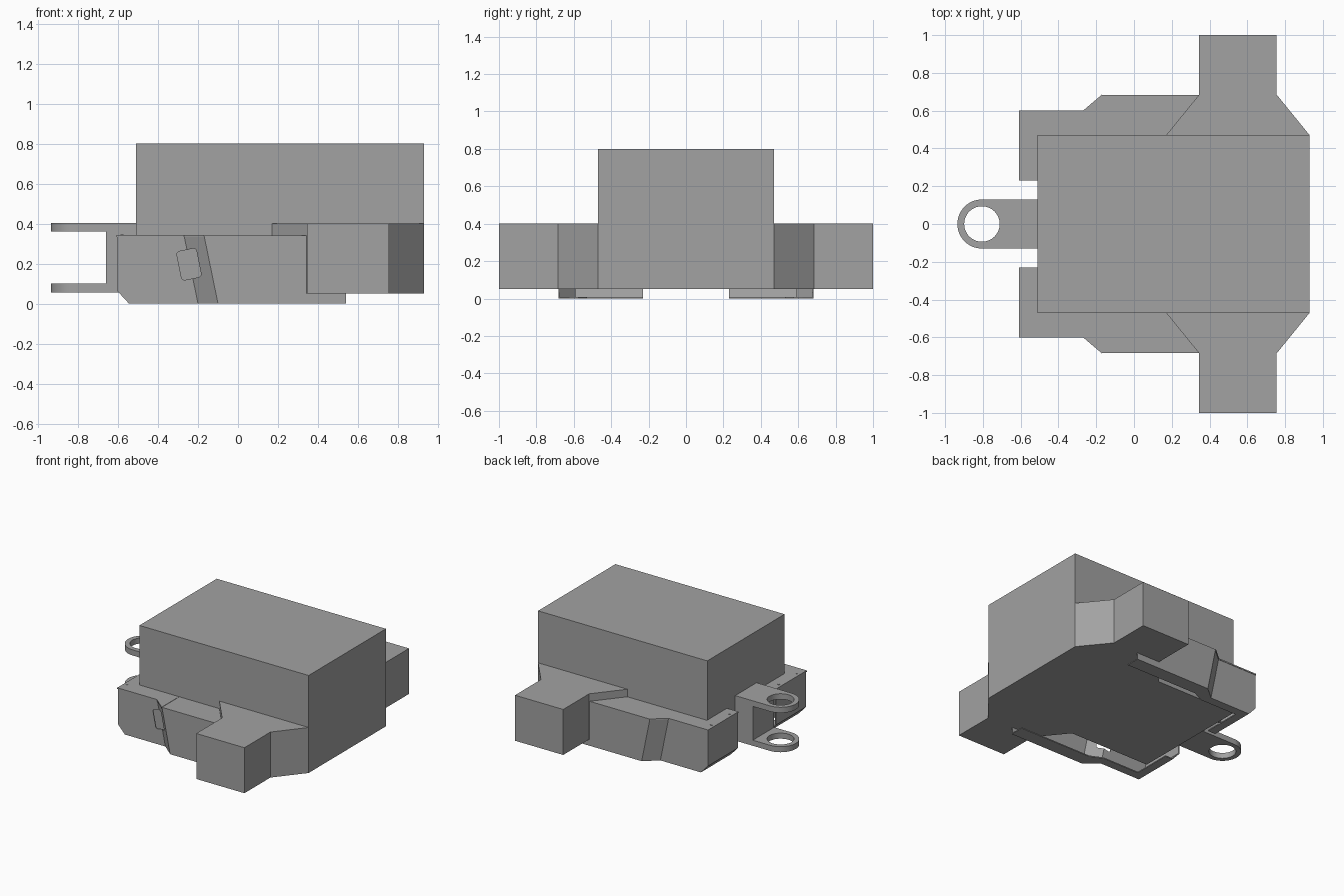
import bpy, bmesh
from math import sin, cos, pi

if "Cube" in bpy.data.objects:
    bpy.data.objects.remove(bpy.data.objects["Cube"])

# dark grey paint
paint = bpy.data.materials.new("dark_grey")
paint.diffuse_color = (0.36, 0.36, 0.36, 1)
paint.use_nodes = True
paint.node_tree.nodes["Principled BSDF"].inputs["Base Color"].default_value = paint.diffuse_color


def make_object(name, bm):
    mesh = bpy.data.meshes.new(name)
    bm.to_mesh(mesh)
    bm.free()
    mesh.materials.append(paint)
    ob = bpy.data.objects.new(name, mesh)
    bpy.context.collection.objects.link(ob)
    return ob


def prism(name, pts, d0, d1, plane="xy"):
    """Extrude a 2D outline: along z ("xy") or along y ("xz")."""
    to3d = (lambda p, d: (p[0], p[1], d)) if plane == "xy" else (lambda p, d: (p[0], d, p[1]))
    bm = bmesh.new()
    a = [bm.verts.new(to3d(p, d0)) for p in pts]
    b = [bm.verts.new(to3d(p, d1)) for p in pts]
    bm.faces.new(a)
    bm.faces.new(b)
    n = len(pts)
    for i in range(n):
        j = (i + 1) % n
        bm.faces.new((a[i], a[j], b[j], b[i]))
    bmesh.ops.recalc_face_normals(bm, faces=bm.faces[:])
    return make_object(name, bm)


def rect(x0, x1, y0, y1):
    return [(x0, y0), (x1, y0), (x1, y1), (x0, y1)]


def arc(cx, cy, r, n, a0=0.0, a1=2 * pi, closed=True):
    m = n if closed else n - 1
    return [(cx + r * cos(a0 + (a1 - a0) * i / m), cy + r * sin(a0 + (a1 - a0) * i / m))
            for i in range(n)]


def apply_modifier(ob, mod):
    bpy.context.view_layer.objects.active = ob
    bpy.ops.object.modifier_apply(modifier=mod.name)


def cut(ob, cutter):
    mod = ob.modifiers.new("cut", "BOOLEAN")
    mod.operation = "DIFFERENCE"
    mod.solver = "EXACT"
    mod.object = cutter
    apply_modifier(ob, mod)
    bpy.data.objects.remove(cutter, do_unlink=True)


def side_panel(name, s):
    """Folded sheet-metal panel; s = +1 for the back side, -1 for the front."""
    T, B, yi, yo = 0.342, 0.0, 0.597, 0.682
    polys = [
        # front wall and its lower chamfer
        [(-.605, .23, T), (-.605, yi, T), (-.605, yi, .065), (-.605, .23, .065)],
        [(-.605, .23, .065), (-.605, yi, .065), (-.545, yi, B), (-.545, .23, B)],
        # inner wall, slanted fold, outer wall
        [(-.605, yi, T), (-.605, yi, .065), (-.545, yi, B), (-.2, yi, B), (-.27, yi, T)],
        [(-.27, yi, T), (-.2, yi, B), (-.1, yo, B), (-.17, yo, T)],
        [(-.17, yo, T), (-.1, yo, B), (.54, yo, B), (.54, yo, .05), (.345, yo, .05), (.345, yo, T)],
        # top plate
        [(-.605, .23, T), (-.605, yi, T), (-.27, yi, T), (-.17, yo, T), (.345, yo, T),
         (.345, .47, T), (-.51, .47, T), (-.51, .23, T)],
        # bottom flange
        [(-.545, .23, B), (-.545, yi, B), (-.2, yi, B), (-.1, yo, B), (.54, yo, B),
         (.54, .575, B), (-.07, .575, B), (-.17, .53, B), (-.48, .53, B), (-.48, .23, B)],
    ]
    bm = bmesh.new()
    cache = {}
    for poly in polys:
        vs = []
        for x, y, z in poly:
            if (x, y, z) not in cache:
                cache[(x, y, z)] = bm.verts.new((x, y * s, z))
            vs.append(cache[(x, y, z)])
        bm.faces.new(vs)
    bmesh.ops.recalc_face_normals(bm, faces=bm.faces[:])
    bm.faces.ensure_lookup_table()
    if bm.faces[5].normal.z < 0:
        bmesh.ops.reverse_faces(bm, faces=bm.faces[:])
    ob = make_object(name, bm)
    mod = ob.modifiers.new("sheet", "SOLIDIFY")
    mod.thickness = 0.008
    mod.offset = -1
    apply_modifier(ob, mod)
    return ob


# main body block
prism("main_body", rect(-.51, .93, -.47, .47), .05, .8)

for s, side in ((1, "back"), (-1, "front")):
    # tapered side arms
    arm = [(.17, .47), (.345, .685), (.345, 1), (.755, 1), (.755, .685), (.93, .47)]
    prism(side + "_arm", [(x, y * s) for x, y in arm], .05, .4)

    panel = side_panel(side + "_side_panel", s)
    # rounded slanted opening, only in the front panel
    if s < 0:
        pts = []
        w, h, r, tilt = .05, .073, .016, .2
        for cx, cy, a in ((w - r, h - r, 0), (r - w, h - r, pi / 2),
                          (r - w, r - h, pi), (w - r, r - h, 1.5 * pi)):
            pts += arc(cx, cy, r, 5, a, a + pi / 2, False)
        c, q = cos(tilt), sin(tilt)
        pts = [(-.245 + x * c - y * q, .197 + x * q + y * c) for x, y in pts]
        cut(panel, prism("opening_cutter", pts, -.75, -.5, "xz"))

    # thin lid with a slight overhang on the panel's outer end
    lid = [(-.608, .23), (-.608, .6), (-.27, .6), (-.17, .685), (-.17, .48), (-.51, .48), (-.51, .23)]
    prism(side + "_panel_lid", [(x, y * s) for x, y in lid], .334, .344)

    # small bolts on the lid
    for i, y in enumerate((.30, .52)):
        prism(f"{side}_bolt_{i}", arc(-.58, y * s, .008, 12), .342, .347)

# hitch: two eyelet plates joined by a web
eyelet = [(-.51, -.13), (-.51, .13)] + arc(-.805, 0, .13, 33, pi / 2, 1.5 * pi, False)
for name, z0, z1 in (("upper_hitch_eye", .36, .403), ("lower_hitch_eye", .057, .1)):
    eye = prism(name, eyelet, z0, z1)
    cut(eye, prism("eye_cutter", arc(-.805, 0, .094, 48), z0 - .05, z1 + .05))
    bpy.ops.object.select_all(action="DESELECT")
    eye.select_set(True)
    bpy.context.view_layer.objects.active = eye
    bpy.ops.object.shade_smooth_by_angle()
prism("hitch_web", rect(-.66, -.51, -.13, .13), .1, .36)
